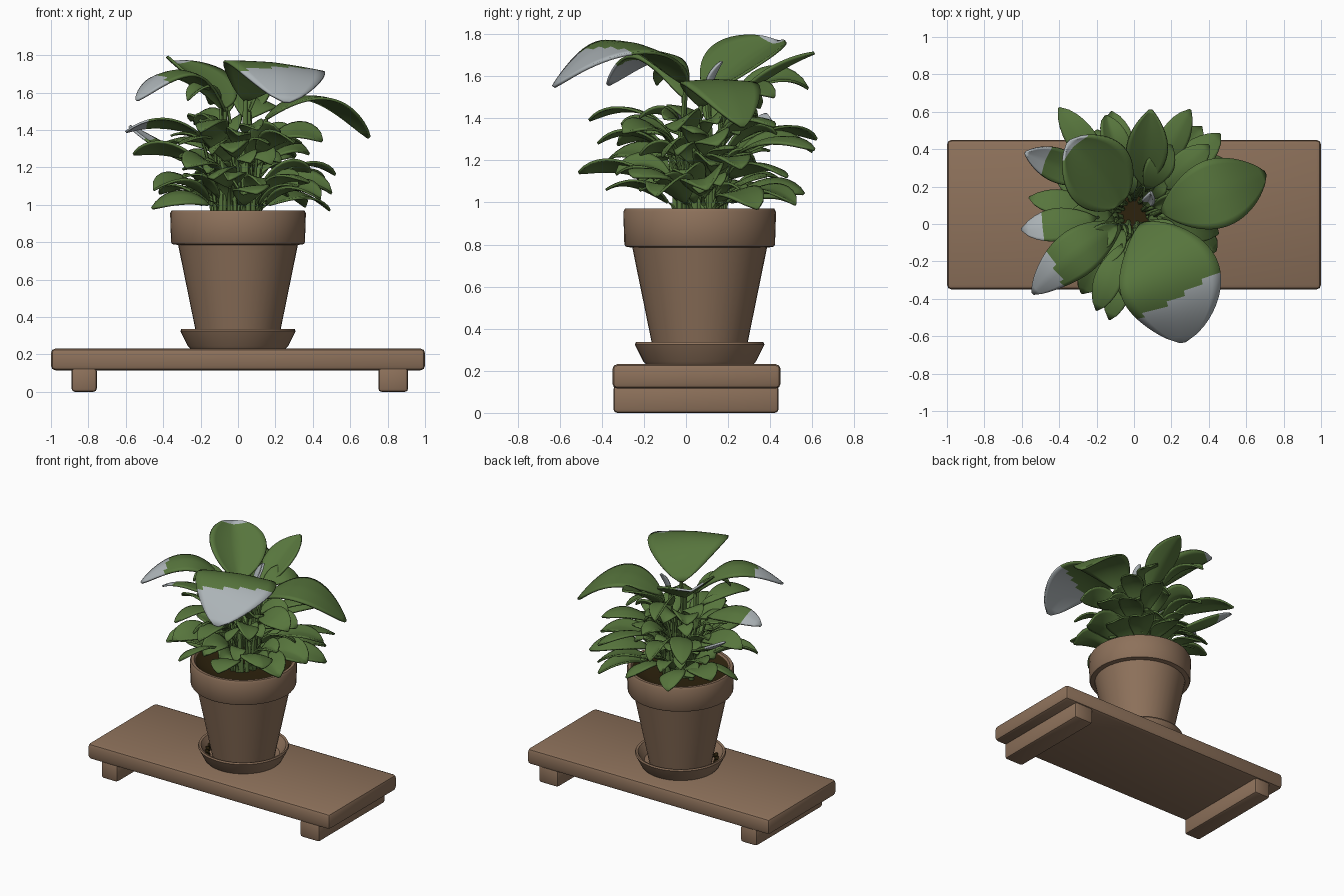
import bpy, bmesh, math, random
from mathutils import Vector, Matrix

if "Cube" in bpy.data.objects:
    bpy.data.objects.remove(bpy.data.objects["Cube"])

random.seed(7)
CX, CY = 0.0, 0.065          # pot axis
SOIL_Z = 0.94


def material(name, rgb):
    m = bpy.data.materials.new(name)
    m.diffuse_color = (*rgb, 1)
    m.use_nodes = True
    m.node_tree.nodes["Principled BSDF"].inputs["Base Color"].default_value = m.diffuse_color
    return m


CLAY = material("clay_brown", (0.268, 0.166, 0.104))
GREEN = material("leaf_green", (0.095, 0.178, 0.046))
GREY = material("pale_grey", (0.41, 0.45, 0.47))
SOIL = material("dark_soil", (0.026, 0.016, 0.004))


def finish(name, bm, mats, angle=40):
    bmesh.ops.recalc_face_normals(bm, faces=bm.faces)
    me = bpy.data.meshes.new(name)
    bm.to_mesh(me)
    bm.free()
    for m in mats:
        me.materials.append(m)
    ob = bpy.data.objects.new(name, me)
    bpy.context.collection.objects.link(ob)
    bpy.context.view_layer.objects.active = ob
    ob.select_set(True)
    bpy.ops.object.shade_smooth_by_angle(angle=math.radians(angle))
    ob.select_set(False)
    return ob


def box(name, x0, x1, y0, y1, z0, z1, r):
    bm = bmesh.new()
    bmesh.ops.create_cube(bm, size=1)
    for v in bm.verts:
        v.co = ((x0 + x1) / 2 + v.co.x * (x1 - x0),
                (y0 + y1) / 2 + v.co.y * (y1 - y0),
                (z0 + z1) / 2 + v.co.z * (z1 - z0))
    bmesh.ops.bevel(bm, geom=bm.edges[:], offset=r, segments=2,
                    affect='EDGES', profile=0.5)
    return finish(name, bm, [CLAY])


def lathe(name, profile, mat, sides=40):
    bm = bmesh.new()
    vs = [bm.verts.new((CX + r, CY, z)) for r, z in profile]
    es = [bm.edges.new(p) for p in zip(vs, vs[1:])]
    bmesh.ops.spin(bm, geom=vs + es, cent=(CX, CY, 0), axis=(0, 0, 1),
                   angle=2 * math.pi, steps=sides)
    bmesh.ops.remove_doubles(bm, verts=bm.verts[:], dist=1e-4)
    return finish(name, bm, [mat], 30)


def bezier(a, m, b, t):
    """Quadratic curve passing through m at its middle."""
    c = m * 2 - (a + b) / 2
    return a * (1 - t) ** 2 + c * 2 * t * (1 - t) + b * t * t


def add_leaf(bm, base, mid, tip, half, fold=0.15, grey=2.0, roll=0.0, blunt=0.75, skew=0.0, n=10):
    """skew tilts the grey boundary across the leaf; a low blunt value gives a broad tip."""
    cols = [k / 5 for k in range(-5, 6)]
    rows = []
    for i in range(n + 1):
        t = i / n
        p = bezier(base, mid, tip, t)
        tan = (bezier(base, mid, tip, t + .02) - bezier(base, mid, tip, t - .02)).normalized()
        side = tan.cross(Vector((0, 0, 1)))
        if side.length < 1e-3:
            side = Vector((1, 0, 0))
        side.normalize()
        up = side.cross(tan)
        side, up = (side * math.cos(roll) + up * math.sin(roll),
                    up * math.cos(roll) - side * math.sin(roll))
        w = half * max(0.06, math.sin(math.pi * t ** 1.05) ** blunt if 0 < t < 1 else 0)
        rows.append([bm.verts.new(p + side * w * s + up * w * fold * (abs(s) + s * s))
                     for s in cols])
    for i in range(n):
        for j in range(len(cols) - 1):
            f = bm.faces.new((rows[i][j], rows[i][j + 1], rows[i + 1][j + 1], rows[i + 1][j]))
            s = (cols[j] + cols[j + 1]) / 2
            f.material_index = 1 if (i + .5) / n > grey + skew * s else 0


def add_stem(bm, a, b, r):
    m = (a + b) / 2 + Vector(((a.x - b.x) * .2, (a.y - b.y) * .2, 0.02))
    rings = []
    for i in range(6):
        p = bezier(a, m, b, i / 5)
        k = r * (1.2 - .1 * i)
        rings.append([bm.verts.new(p + Vector((math.cos(q * math.pi / 3) * k,
                                               math.sin(q * math.pi / 3) * k, 0)))
                      for q in range(6)])
    for lo, hi in zip(rings, rings[1:]):
        for q in range(6):
            bm.faces.new((lo[q], lo[(q + 1) % 6], hi[(q + 1) % 6], hi[q]))
    bm.faces.new(rings[0])
    bm.faces.new(rings[-1])


def finish_leaves(name, bm, thick):
    ob = finish(name, bm, [GREEN, GREY], 60)
    mod = ob.modifiers.new("thickness", 'SOLIDIFY')
    mod.thickness = thick
    mod.offset = 0


# Bench board and its two feet
box("bench_board", -1, 1, -0.35, 0.45, 0.115, 0.232, 0.025)
box("left_foot", -0.89, -0.755, -0.345, 0.44, 0, 0.13, 0.018)
box("right_foot", 0.75, 0.91, -0.345, 0.44, 0, 0.13, 0.018)

# Saucer, pot and soil
lathe("saucer", [(0, .23), (.255, .23), (.268, .245), (.308, .325), (.303, .336),
                 (.288, .332), (.245, .265), (0, .265)], CLAY)
lathe("pot", [(0, .26), (.213, .26), (.32, .785), (.352, .79), (.358, .80), (.363, .955),
              (.355, .97), (.335, .97), (.325, .955), (.30, .86), (0, .86)], CLAY)
lathe("soil", [(0, SOIL_Z - .01), (.22, SOIL_Z - .02), (.29, SOIL_Z - .01), (.326, SOIL_Z + .018),
               (.29, .865), (0, .865)], SOIL)

# Spilt soil on the left side of the saucer
bm = bmesh.new()
for deg in (190, 203, 215, 228):
    a = math.radians(deg)
    bmesh.ops.create_icosphere(bm, subdivisions=1, radius=0.026, matrix=Matrix.Translation(
        (CX + .25 * math.cos(a), CY + .25 * math.sin(a), .272)))
finish("spilt_soil", bm, [SOIL])

stems = bmesh.new()


def stem_to(base, r=0.012):
    d = Vector((base.x - CX, base.y - CY, 0))
    d = d.normalized() * max(0.085, d.length * 0.5)
    root = Vector((CX + d.x + random.uniform(-.03, .03),
                   CY + d.y + random.uniform(-.03, .03), SOIL_Z - .03))
    add_stem(stems, root, base, r)


# Large crown leaves: base, middle, tip, half width, fold, grey start, roll, bluntness, skew
big = [
    ((.04, .0, 1.56), (.19, -.29, 1.755), (.26, -.63, 1.55), .275, -.03, .665, .10, .62, .09),
    ((.15, .07, 1.46), (.43, .16, 1.575), (.70, .27, 1.36), .185, -.03, 2, 0, .65, 0),
    ((-.07, .11, 1.52), (-.21, .28, 1.655), (-.35, .44, 1.765), .195, .18, .93, -.15, .55, 0),
    ((-.07, -.01, 1.50), (-.30, -.15, 1.715), (-.54, -.37, 1.56), .125, -.10, .74, 0, .65, -.05),
    ((.05, .21, 1.45), (.07, .40, 1.60), (.09, .61, 1.71), .11, .12, 2, 0, .75, 0),
    ((-.20, .22, 1.20), (-.40, .31, 1.29), (-.58, .38, 1.42), .09, .10, .70, 0, .7, 0),
    ((.06, .10, 1.50), (.08, .13, 1.59), (.09, .17, 1.67), .03, .30, .40, 0, .7, 0),
]
bm = bmesh.new()
for a, m, b, *opts in big:
    a, m, b = Vector(a), Vector(m), Vector(b)
    add_leaf(bm, a, m, b, *opts, n=24)
    stem_to(a, 0.018)
finish_leaves("large_leaves", bm, 0.014)


def outward_leaf(bm, tip, half, lift, grey=2.0, drop=0.10):
    axis = Vector((CX, CY, tip.z))
    base = axis.lerp(tip, 0.34)
    base.z = max(tip.z - random.uniform(.0, drop), 1.0)
    mid = base.lerp(tip, 0.52)
    mid.z = (base.z + tip.z) / 2 + lift
    add_leaf(bm, base, mid, tip, half, random.uniform(-.12, .2), grey, random.uniform(-.5, .5), .65)
    stem_to(base, 0.011)


# Medium leaves by tip position and half width; the outermost left tip is grey
tips = [
    (-.40, .62, 1.30, .08), (-.15, .58, 1.54, .08), (.30, .61, 1.25, .08), (.36, .52, 0.99, .09),
    (.46, .48, 1.12, .09), (.49, .34, 0.97, .10), (.52, .26, 1.16, .10), (.50, .10, 1.06, .11),
    (.45, -.05, 1.34, .09), (.44, -.14, 1.03, .11), (.30, -.30, 1.33, .08), (.38, -.25, 1.12, .11),
    (.10, -.38, 1.06, .10), (-.13, -.51, 1.14, .08), (-.20, -.46, 1.39, .075), (-.28, -.37, 1.20, .09),
    (-.03, -.42, 1.28, .08), (-.60, -.03, 1.39, .09), (-.56, .14, 1.27, .075),
    (-.45, -.20, 1.08, .10), (-.46, .05, 0.98, .09), (-.42, .30, 1.06, .10), (-.20, .50, 1.0, .09),
    (.10, .56, 1.04, .10), (-.27, -.14, 1.56, .065), (.20, .42, 1.50, .08), (.38, .15, 1.27, .09),
    (-.12, .60, 1.24, .08), (.40, .42, 1.36, .08), (-.25, .35, 1.45, .09),
]
bm = bmesh.new()
for x, y, z, h in tips:
    outward_leaf(bm, Vector((x, y, z)), h, 0.065, 0.66 if x < -0.57 else 2.0)
finish_leaves("medium_leaves", bm, 0.012)

# Small inner leaves filling the clump
bm = bmesh.new()
for i in range(46):
    ang = i * 2.39996
    rad = random.uniform(0.24, 0.42)
    tip = Vector((CX + rad * math.cos(ang), CY + rad * math.sin(ang),
                  1.02 + 0.40 * (i / 46) + random.uniform(-.03, .04)))
    outward_leaf(bm, tip, random.uniform(.055, .08), random.uniform(.03, .08), drop=0.18)
finish_leaves("small_leaves", bm, 0.011)

finish("stems", stems, [GREEN], 60)
